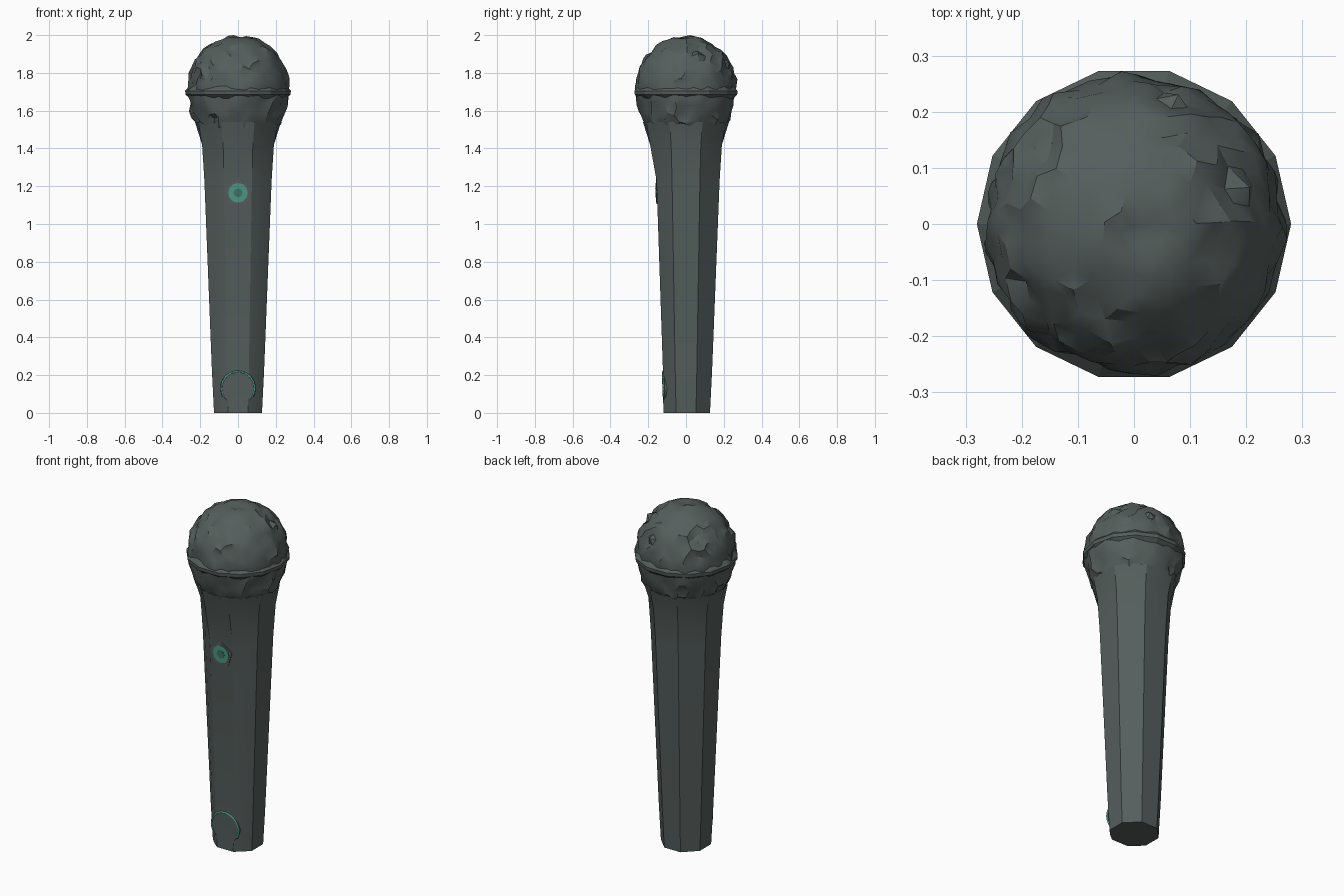
import bpy
import bmesh
import random
from math import sin, cos, pi, radians
from mathutils import Vector

random.seed(4)
cube = bpy.data.objects.get("Cube")
if cube:
    bpy.data.objects.remove(cube, do_unlink=True)


def material(name, color):
    m = bpy.data.materials.new(name)
    m.use_nodes = True
    m.diffuse_color = (*color, 1)
    bsdf = m.node_tree.nodes["Principled BSDF"]
    bsdf.inputs["Base Color"].default_value = (*color, 1)
    bsdf.inputs["Roughness"].default_value = 0.7
    return m


grey = material("dark_grey", (0.09, 0.112, 0.107))
teal = material("teal", (0.075, 0.31, 0.23))
deep_teal = material("deep_teal", (0.05, 0.17, 0.13))


def finish(name, bm, mat, smooth=None):
    bmesh.ops.recalc_face_normals(bm, faces=bm.faces)
    mesh = bpy.data.meshes.new(name)
    bm.to_mesh(mesh)
    bm.free()
    mesh.materials.append(mat)
    obj = bpy.data.objects.new(name, mesh)
    bpy.context.collection.objects.link(obj)
    if smooth:
        bpy.ops.object.select_all(action="DESELECT")
        obj.select_set(True)
        bpy.context.view_layer.objects.active = obj
        bpy.ops.object.shade_smooth_by_angle(angle=radians(smooth))
    return obj


def loft(name, rings, mat, smooth=None):
    """Skin a stack of equal point rings and cap both ends."""
    bm = bmesh.new()
    loops = [[bm.verts.new(p) for p in ring] for ring in rings]
    n = len(loops[0])
    for a, b in zip(loops, loops[1:]):
        for i in range(n):
            j = (i + 1) % n
            bm.faces.new((a[i], a[j], b[j], b[i]))
    bm.faces.new(loops[0])
    bm.faces.new(loops[-1])
    return finish(name, bm, mat, smooth)


# Handle: octagonal grip with a flattened front, rounding out into a collar
def grip_ring(z, apothem, front, octagonal=True):
    pts = []
    for i in range(16):
        a = i * pi / 8
        r = apothem / cos(pi / 8) if octagonal and i % 2 else apothem
        pts.append((r * cos(a), max(r * sin(a), -front), z))
    return pts


loft("handle", [
    grip_ring(0.0, 0.127, 0.12),
    grip_ring(0.22, 0.138, 0.122),
    grip_ring(1.23, 0.178, 0.156),
    grip_ring(1.42, 0.19, 0.192),
    grip_ring(1.54, 0.228, 0.23, False),
], grey, 12)

# Grille: crumpled ball, stretched where it sinks into the collar
bm = bmesh.new()
bmesh.ops.create_icosphere(bm, subdivisions=4, radius=0.267)
for v in bm.verts:
    jitter = Vector([random.uniform(-0.006, 0.006) for _ in range(3)])
    v.co = v.co * (1 + random.uniform(-0.045, 0.022)) + jitter
    if v.co.z < 0:
        v.co.z *= 1.35
    v.co.z = min(v.co.z + 1.73, 2.0)
finish("grille", bm, grey, 30)


# Band around the grille
def round_ring(r, z, sides=14):
    return [(r * cos(2 * pi * i / sides), r * sin(2 * pi * i / sides), z)
            for i in range(sides)]


loft("grille_band", [
    round_ring(0.255, 1.665), round_ring(0.278, 1.685),
    round_ring(0.28, 1.705), round_ring(0.258, 1.73),
], grey)


# Details lying on the front facet
def front_point(x, z, proud):
    return (x, -0.122 - 0.034 * (z - 0.22) - proud, z)


def plate(name, sides, r, z, proud, depth, mat):
    loft(name, [[front_point(r * sin(2 * pi * i / sides),
                             z + r * cos(2 * pi * i / sides), p)
                 for i in range(sides)] for p in (proud - depth, proud)], mat)


plate("button_frame", 5, 0.074, 1.165, 0.003, 0.008, grey)
plate("button_ring", 12, 0.052, 1.165, 0.006, 0.008, teal)
plate("button_centre", 8, 0.024, 1.165, 0.008, 0.008, deep_teal)
plate("base_badge", 12, 0.088, 0.13, 0.002, 0.045, grey)

# Open trim ring over the top of the badge
curve = bpy.data.curves.new("badge_trim", "CURVE")
curve.dimensions = "3D"
curve.bevel_depth = 0.006
curve.bevel_resolution = 0
curve.use_fill_caps = True
path = curve.splines.new("POLY")
path.points.add(18)
for i, p in enumerate(path.points):
    a = radians(-30 + 240 * i / 18)
    p.co = (*front_point(0.088 * cos(a), 0.13 + 0.088 * sin(a), 0), 1)
curve.materials.append(teal)
bpy.context.collection.objects.link(bpy.data.objects.new("badge_trim", curve))
